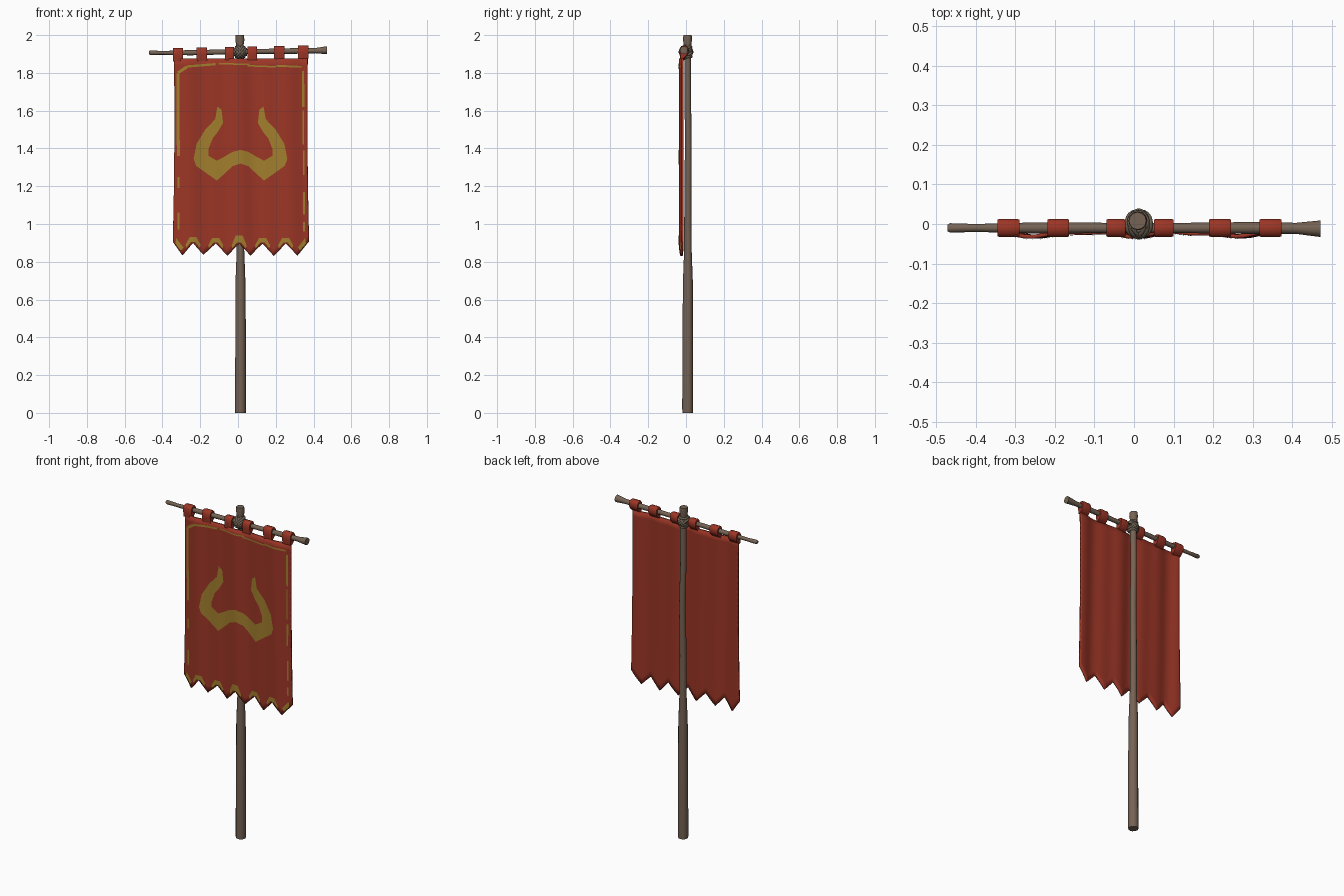
import bpy, bmesh, math
from mathutils import Vector, Matrix

if "Cube" in bpy.data.objects:
    bpy.data.objects.remove(bpy.data.objects["Cube"])


def material(name, rgb):
    m = bpy.data.materials.new(name)
    m.diffuse_color = (*rgb, 1)
    m.use_nodes = True
    m.node_tree.nodes["Principled BSDF"].inputs["Base Color"].default_value = m.diffuse_color
    return m


RED = material("red cloth", (0.33, 0.036, 0.019))
GOLD = material("gold paint", (0.36, 0.21, 0.026))
WOOD = material("brown wood", (0.18, 0.125, 0.088))
CORD = material("grey brown cord", (0.16, 0.125, 0.088))


def make(name, verts, faces, mat, angle=50):
    me = bpy.data.meshes.new(name)
    me.from_pydata(verts, [], faces)
    me.materials.append(mat)
    ob = bpy.data.objects.new(name, me)
    bpy.context.collection.objects.link(ob)
    bpy.ops.object.select_all(action='DESELECT')
    ob.select_set(True)
    bpy.context.view_layer.objects.active = ob
    bpy.ops.object.shade_smooth_by_angle(angle=math.radians(angle))
    return ob


def tube(name, rings, side_a, side_b, mat, sides=12):
    """Capped tube through rings of (centre, radius)."""
    a, b = Vector(side_a), Vector(side_b)
    verts, faces = [], []
    for c, r in rings:
        for k in range(sides):
            t = math.tau * k / sides
            verts.append(Vector(c) + a * (r * math.cos(t)) + b * (r * math.sin(t)))
    for i in range(len(rings) - 1):
        for k in range(sides):
            n = (k + 1) % sides
            faces.append((i * sides + k, i * sides + n, (i + 1) * sides + n, (i + 1) * sides + k))
    faces.append(tuple(reversed(range(sides))))
    faces.append(tuple(range((len(rings) - 1) * sides, len(rings) * sides)))
    return make(name, verts, faces, mat)


# Pole: thick grip below, thinner shaft behind the cloth
tube("pole", [((0.013, 0.009, 0), 0.028), ((0.013, 0.009, 0.02), 0.029), ((0.014, 0.009, 0.4), 0.028),
              ((0.013, 0.010, 0.7), 0.026), ((0.013, 0.010, 0.86), 0.020), ((0.012, 0.010, 1.1), 0.019),
              ((0.016, 0.012, 1.4), 0.018), ((0.011, 0.010, 1.65), 0.017), ((0.012, 0.009, 1.87), 0.018),
              ((0.010, 0.008, 1.95), 0.020), ((0.010, 0.008, 1.975), 0.024), ((0.009, 0.008, 2.0), 0.022)],
     (1, 0, 0), (0, 1, 0), WOOD)

# Crossbar
tube("crossbar", [((-0.472, -0.010, 1.907), 0.008), ((-0.465, -0.010, 1.907), 0.012), ((-0.40, -0.010, 1.906), 0.010),
                  ((-0.25, -0.010, 1.907), 0.014), ((-0.05, -0.010, 1.911), 0.013), ((0.13, -0.010, 1.914), 0.013),
                  ((0.30, -0.010, 1.916), 0.015), ((0.41, -0.011, 1.918), 0.014), ((0.472, -0.012, 1.920), 0.021)],
     (0, 1, 0), (0, 0, 1), WOOD)

# Lashing: crossed cords around the joint, and wraps round the pole
def cord(name, centre, rot, ry, rd, thick=0.0065):
    verts, faces, n, m = [], [], 20, 8
    for i in range(n):
        t = math.tau * i / n
        for j in range(m):
            p = math.tau * j / m
            k = thick * math.cos(p)
            v = Vector(((rd + k) * math.cos(t), (ry + k) * math.sin(t), thick * math.sin(p)))
            verts.append(Vector(centre) + Matrix.Rotation(rot, 3, 'Y') @ v)
            i2, j2 = (i + 1) % n, (j + 1) % m
            faces.append((i * m + j, i2 * m + j, i2 * m + j2, i * m + j2))
    make(name, verts, faces, CORD)


for s in (-1, 1):
    for k, off in enumerate((-0.011, 0, 0.011)):
        r = s * math.radians(48)
        c = Vector((0.012, 0.000, 1.911)) + Matrix.Rotation(r, 3, 'Y') @ Vector((0, 0, off))
        cord(f"lashing_{'left' if s < 0 else 'right'}_{k}", c, r, 0.033 if off == 0 else 0.030, 0.032)
for k, z in enumerate((1.885, 1.937)):
    cord(f"lashing_wrap_{k}", (0.011, 0.006, z), 0, 0.022, 0.022)

# Cloth loops over the crossbar
LOOPS = [(-0.345, -0.290), (-0.219, -0.164), (-0.070, -0.022), (0.050, 0.100), (0.190, 0.245), (0.317, 0.373)]
SECTION = [(-0.030, -0.045), (-0.033, -0.015), (-0.033, 0.010), (-0.025, 0.022), (-0.010, 0.026),
           (0.005, 0.022), (0.013, 0.010), (0.013, -0.012), (0.003, -0.028), (-0.016, -0.045)]
for k, (x0, x1) in enumerate(LOOPS):
    zc = 1.913 + 0.012 * (x0 + x1) / 2 / 0.35 * 0.6
    n, verts, faces = len(SECTION), [], []
    steps = [(x0, 0.92), (x0 + 0.006, 1), (x1 - 0.006, 1), (x1, 0.92)]
    for x, s in steps:
        verts += [(x, -0.010 + (y + 0.010) * s, zc + z * (s if z > 0 else 1)) for y, z in SECTION]
    for i in range(3):
        for j in range(n):
            j2 = (j + 1) % n
            faces.append((i * n + j, (i + 1) * n + j, (i + 1) * n + j2, i * n + j2))
    faces += [tuple(range(n)), tuple(reversed(range(3 * n, 4 * n)))]
    ob = make(f"cloth_loop_{k}", verts, faces, RED)
    bm = bmesh.new()
    bm.from_mesh(ob.data)
    bmesh.ops.recalc_face_normals(bm, faces=bm.faces)
    bm.to_mesh(ob.data)
    bm.free()


# Banner cloth: hanging folds and a zigzag lower edge
def fold(x, z):
    return (-0.0245 - 0.005 * math.cos(math.tau * x / 0.245 + 0.5 * (z - 1.4))
            - 0.003 * math.sin(math.tau * x / 0.135 + 0.8 * z))


TEETH = [(-0.345, 0.905), (-0.294, 0.835), (-0.238, 0.900), (-0.183, 0.837), (-0.118, 0.897), (-0.056, 0.833),
         (0.006, 0.897), (0.066, 0.834), (0.130, 0.897), (0.190, 0.830), (0.252, 0.897), (0.315, 0.834), (0.376, 0.908)]


def lerp(a, b, t):
    return tuple(p + (q - p) * t for p, q in zip(a, b))


SUB, ROWS, TOP = 6, 28, 1.877
hem = [lerp(TEETH[i], TEETH[i + 1], j / SUB) for i in range(len(TEETH) - 1) for j in range(SUB)] + [TEETH[-1]]
verts, faces, W = [], [], len(hem)
for r in range(ROWS + 1):
    t = r / ROWS
    for x, zb in hem:
        z = zb + (TOP - zb) * t
        xx = 0.015 + (x - 0.015) * (1 - 0.02 * t - 0.012 * math.sin(math.pi * t))
        verts.append((xx, fold(xx, z), z))
for r in range(ROWS):
    for c in range(W - 1):
        a = r * W + c
        faces.append((a, a + 1, a + W + 1, a + W))
banner = make("banner_cloth", verts, faces, RED)
sol = banner.modifiers.new("thickness", 'SOLIDIFY')
sol.thickness, sol.offset = 0.010, 0


# Painted plates laid onto the folds, between two matching outlines of (x, z)
def paint(name, side_a, side_b, along=5, across=5):
    rows_a, rows_b = [], []
    for src, dst in ((side_a, rows_a), (side_b, rows_b)):
        for i in range(len(src) - 1):
            dst += [lerp(src[i], src[i + 1], j / along) for j in range(along)]
        dst.append(src[-1])
    verts, faces, n = [], [], across + 1
    for p, q in zip(rows_a, rows_b):
        for j in range(n):
            x, z = lerp(p, q, j / across)
            verts.append((x, fold(x, z) - 0.0068, z))
    for i in range(len(rows_a) - 1):
        for j in range(across):
            f = (i * n + j, i * n + j + 1, (i + 1) * n + j + 1, (i + 1) * n + j)
            a, b, c = (Vector(verts[f[k]]) for k in (0, 2, 1))
            d = Vector(verts[f[3]])
            faces.append(f if (b - a).cross(d - c).y < 0 else f[::-1])
    make(name, verts, faces, GOLD)


# Horn emblem: half outline, mirrored about the pole line
OUTER = [(0.122, 1.622), (0.134, 1.555), (0.186, 1.500), (0.232, 1.425), (0.248, 1.345), (0.235, 1.308),
         (0.125, 1.230), (0.078, 1.272), (0.042, 1.306), (0, 1.320)]
INNER = [(0.100, 1.605), (0.092, 1.535), (0.120, 1.487), (0.148, 1.452), (0.170, 1.395), (0.170, 1.362),
         (0.125, 1.335), (0.082, 1.358), (0.042, 1.382), (0, 1.392)]
for side, s in (("left", -1), ("right", 1)):
    paint(f"horn_emblem_{side}", [(0.013 + s * x, z) for x, z in OUTER], [(0.013 + s * x, z) for x, z in INNER])

# Worn painted border: broken strips (x0, z0, x1, z1, width)
BORDER = [(-0.318, 1.80, -0.316, 1.36, 0.016), (-0.314, 1.25, -0.314, 1.19, 0.010), (-0.314, 1.06, -0.314, 0.97, 0.010),
          (-0.318, 1.80, -0.270, 1.832, 0.016), (-0.270, 1.834, -0.120, 1.846, 0.012), (-0.10, 1.848, 0.06, 1.846, 0.008),
          (0.05, 1.838, 0.20, 1.832, 0.008), (0.20, 1.838, 0.335, 1.832, 0.010), (0.344, 1.81, 0.346, 1.62, 0.012),
          (0.346, 1.60, 0.346, 1.42, 0.007), (0.348, 1.39, 0.348, 1.26, 0.010), (0.350, 1.17, 0.350, 1.05, 0.012),
          (0.350, 1.01, 0.350, 0.96, 0.012)]
for k, (x0, z0, x1, z1, w) in enumerate(BORDER):
    d = Vector((x1 - x0, z1 - z0)).normalized() * w / 2
    paint(f"border_strip_{k}", [(x0 - d.y, z0 + d.x), (x1 - d.y, z1 + d.x)],
          [(x0 + d.y, z0 - d.x), (x1 + d.y, z1 - d.x)], along=12, across=2)

# Painted chevrons above each notch of the hem
for k, (x, z) in enumerate(TEETH[2:-1:2]):
    h = 0.042 if k == 2 else 0.030
    paint(f"hem_chevron_{k}", [(x - 0.036, z - 0.026), (x - 0.012, z + 0.004), (x + 0.012, z + 0.004), (x + 0.036, z - 0.026)],
          [(x - 0.040, z - 0.010), (x - 0.018, z + h), (x + 0.018, z + h), (x + 0.040, z - 0.010)], across=2)
for k, (x, s) in enumerate(((-0.322, 1), (0.350, -1))):
    paint(f"hem_corner_{k}", [(x - s * 0.010, 0.895), (x + s * 0.020, 0.860)], [(x - s * 0.005, 0.925), (x + s * 0.034, 0.875)], across=2)
